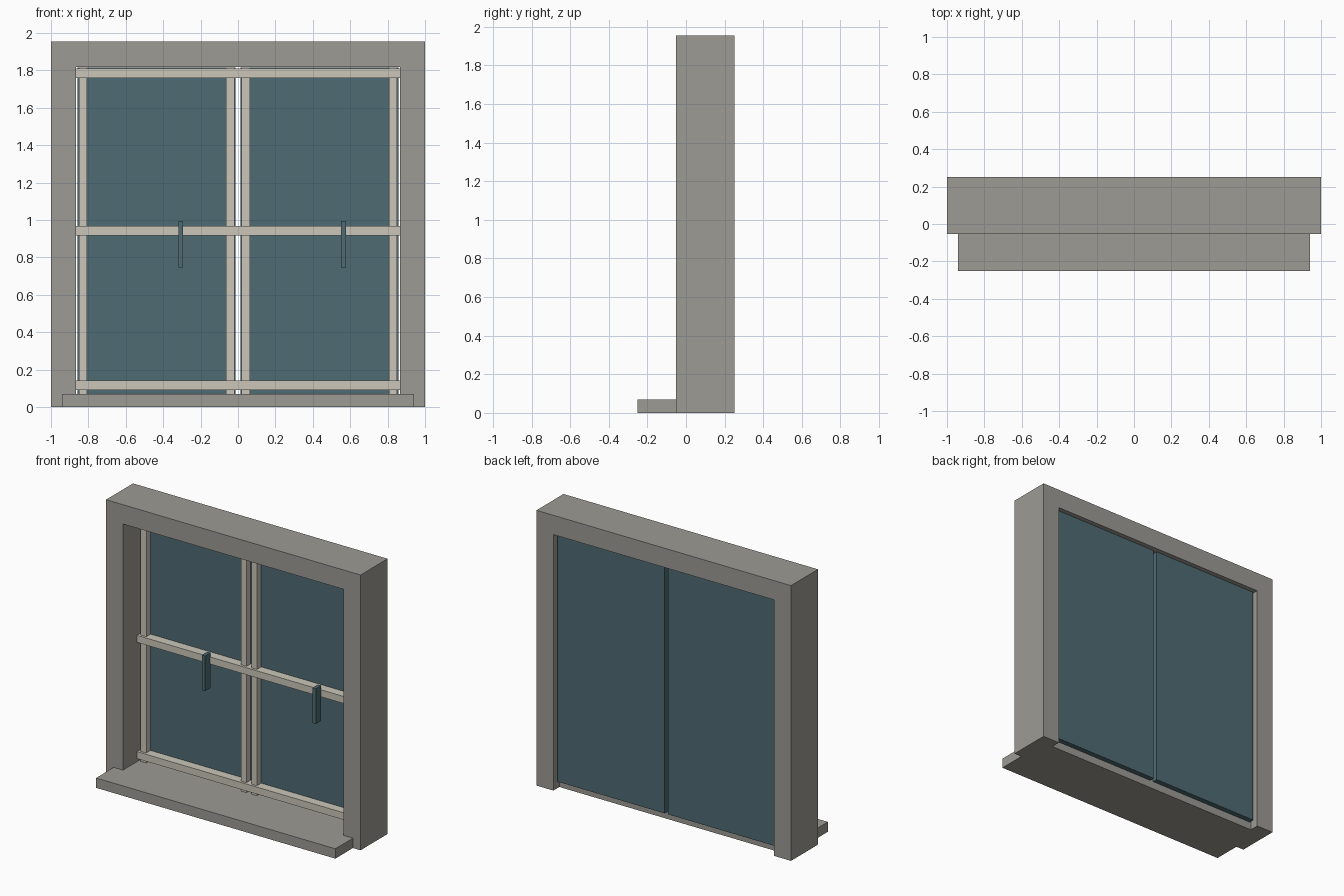
import bpy
import bmesh

old = bpy.data.objects.get("Cube")
if old:
    bpy.data.objects.remove(old, do_unlink=True)


def material(name, rgb):
    mat = bpy.data.materials.new(name)
    mat.use_nodes = True
    mat.diffuse_color = (*rgb, 1)
    bsdf = mat.node_tree.nodes["Principled BSDF"]
    bsdf.inputs["Base Color"].default_value = (*rgb, 1)
    bsdf.inputs["Roughness"].default_value = 0.8
    return mat


STONE = material("warm grey stone", (0.337, 0.328, 0.296))
PAINT = material("cream paint", (0.597, 0.565, 0.491))
TEAL = material("dark teal", (0.076, 0.147, 0.171))


def prism(name, outline, offset, mat):
    """Extrude a flat outline of 3D points along an offset."""
    bm = bmesh.new()
    face = bm.faces.new([bm.verts.new(p) for p in outline])
    new = bmesh.ops.extrude_face_region(bm, geom=[face])["geom"]
    verts = [v for v in new if isinstance(v, bmesh.types.BMVert)]
    bmesh.ops.translate(bm, vec=offset, verts=verts)
    bmesh.ops.recalc_face_normals(bm, faces=bm.faces)
    mesh = bpy.data.meshes.new(name)
    bm.to_mesh(mesh)
    bm.free()
    mesh.materials.append(mat)
    obj = bpy.data.objects.new(name, mesh)
    bpy.context.collection.objects.link(obj)
    return obj


def box(name, x, y, z, mat):
    """Box from (min, max) ranges on each axis."""
    outline = [(x[0], y[0], z[0]), (x[1], y[0], z[0]),
               (x[1], y[0], z[1]), (x[0], y[0], z[1])]
    return prism(name, outline, (0, y[1] - y[0], 0), mat)


FRONT, BACK = -0.053, 0.25
INNER, HEAD, TOP = 0.867, 1.818, 1.955
SILL_TOP = 0.07

# Surround: two posts and a header in one arch-shaped profile
half = [(INNER, HEAD), (INNER, 0), (1, 0), (1, TOP)]
arch = half + [(-x, z) for x, z in reversed(half)]
prism("wall_surround", [(x, FRONT, z) for x, z in arch],
      (0, BACK - FRONT, 0), STONE)

# Sill: sits between the posts and widens where it projects in front
half = [(0.94, -0.25), (0.94, FRONT), (INNER, FRONT), (INNER, 0.183)]
plan = half + [(-x, y) for x, y in reversed(half)]
prism("sill", [(x, y, 0) for x, y in plan], (0, 0, SILL_TOP), STONE)

# Two panes, each with a pair of stiles and a handle
for side, s in (("left", 1), ("right", -1)):
    box(side + "_pane", sorted((s * 0.013, s * 0.857)), (0.17, 0.22),
        (0.055, 1.815), TEAL)
    for part, x in (("inner", 0.041), ("outer", 0.828)):
        box(f"{side}_{part}_stile", (s * x - 0.022, s * x + 0.022),
            (0.122, 0.172), (0.06, 1.816), PAINT)
    x = s * 0.435 + 0.129
    box(side + "_handle", (x - 0.013, x + 0.013), (0.05, 0.11),
        (0.745, 0.995), TEAL)

# Rails running across both sashes, in front of the stiles
for name, z in (("bottom", 0.116), ("middle", 0.942), ("top", 1.785)):
    box(name + "_rail", (-0.869, 0.869), (0.105, 0.171),
        (z - 0.025, z + 0.025), PAINT)
